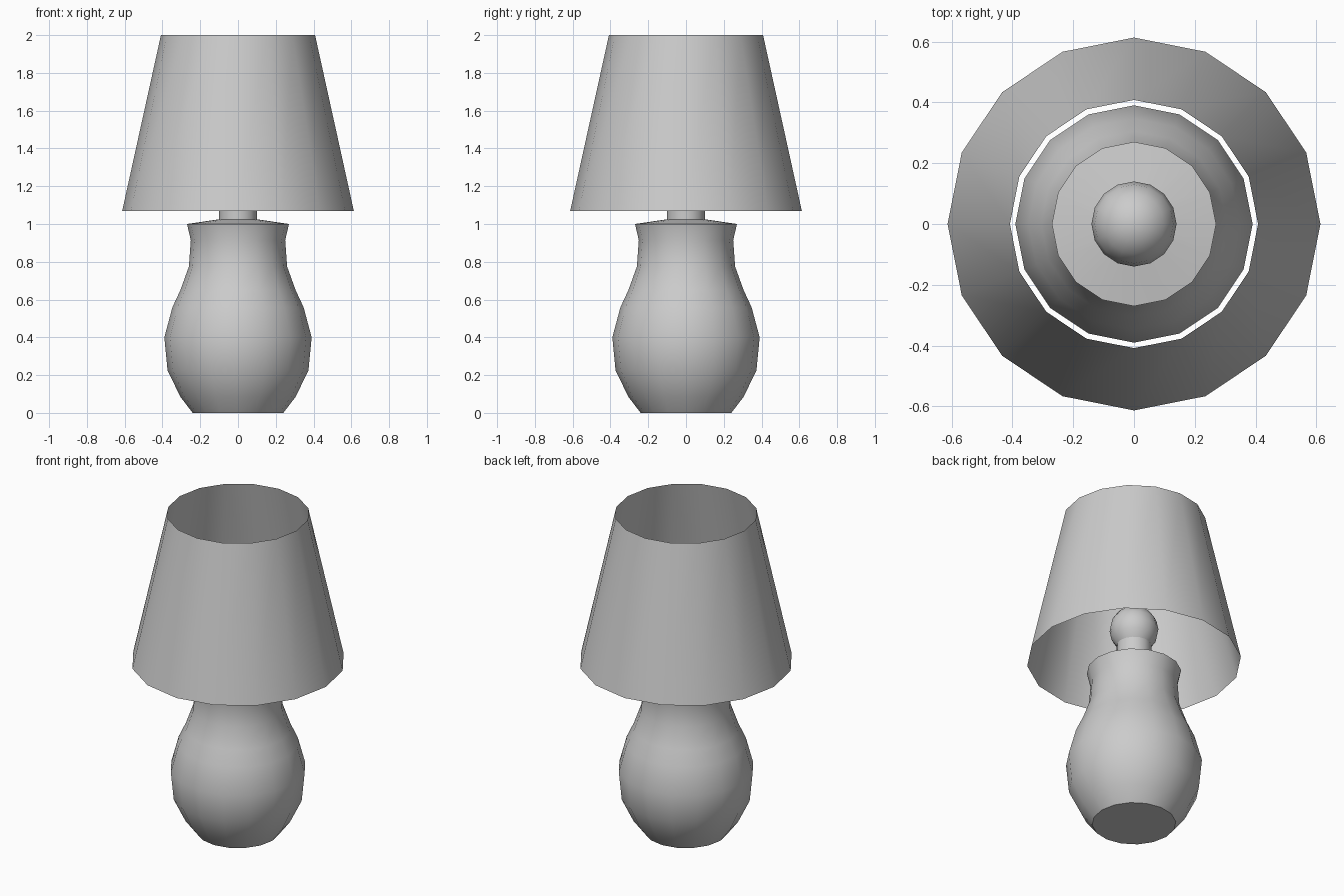
import bpy, bmesh
from math import cos, sin, pi, radians

if "Cube" in bpy.data.objects:
    bpy.data.objects.remove(bpy.data.objects["Cube"])

SIDES = 16

def lathe(name, profile):
    """Revolve (radius, z) points, listed bottom to top, about the z axis."""
    bm = bmesh.new()
    rings = []
    for r, z in profile:
        if r == 0:
            rings.append([bm.verts.new((0, 0, z))] * SIDES)
        else:
            rings.append([bm.verts.new((r * cos(2 * pi * i / SIDES), r * sin(2 * pi * i / SIDES), z))
                          for i in range(SIDES)])
    for a, b in zip(rings, rings[1:]):
        for i in range(SIDES):
            j = (i + 1) % SIDES
            bm.faces.new(list(dict.fromkeys((a[i], a[j], b[j], b[i]))))
    mesh = bpy.data.meshes.new(name)
    bm.to_mesh(mesh)
    bm.free()
    obj = bpy.data.objects.new(name, mesh)
    bpy.context.collection.objects.link(obj)
    bpy.ops.object.select_all(action='DESELECT')
    obj.select_set(True)
    bpy.context.view_layer.objects.active = obj
    bpy.ops.object.shade_smooth_by_angle(angle=radians(35))
    return obj

# Vase-shaped body with flat foot and shallow lid
lathe("lamp_body", [(0, 0), (0.24, 0), (0.305, 0.085), (0.373, 0.225), (0.39, 0.40),
                    (0.347, 0.56), (0.305, 0.65), (0.26, 0.775), (0.25, 0.915),
                    (0.27, 1.0), (0.10, 1.025)])

# Socket and round bulb
BULB_Z, BULB_R = 1.275, 0.14
start = -pi / 4
arc = [start + (pi / 2 - start) * k / 6 for k in range(6)]
lathe("socket", [(0.10, 1.025), (BULB_R * cos(start), BULB_Z + BULB_R * sin(start))])
lathe("bulb", [(BULB_R * cos(t), BULB_Z + BULB_R * sin(t)) for t in arc] + [(0, BULB_Z + BULB_R)])

# Open tapered shade
lathe("lamp_shade", [(0.613, 1.07), (0.408, 2.0)])
